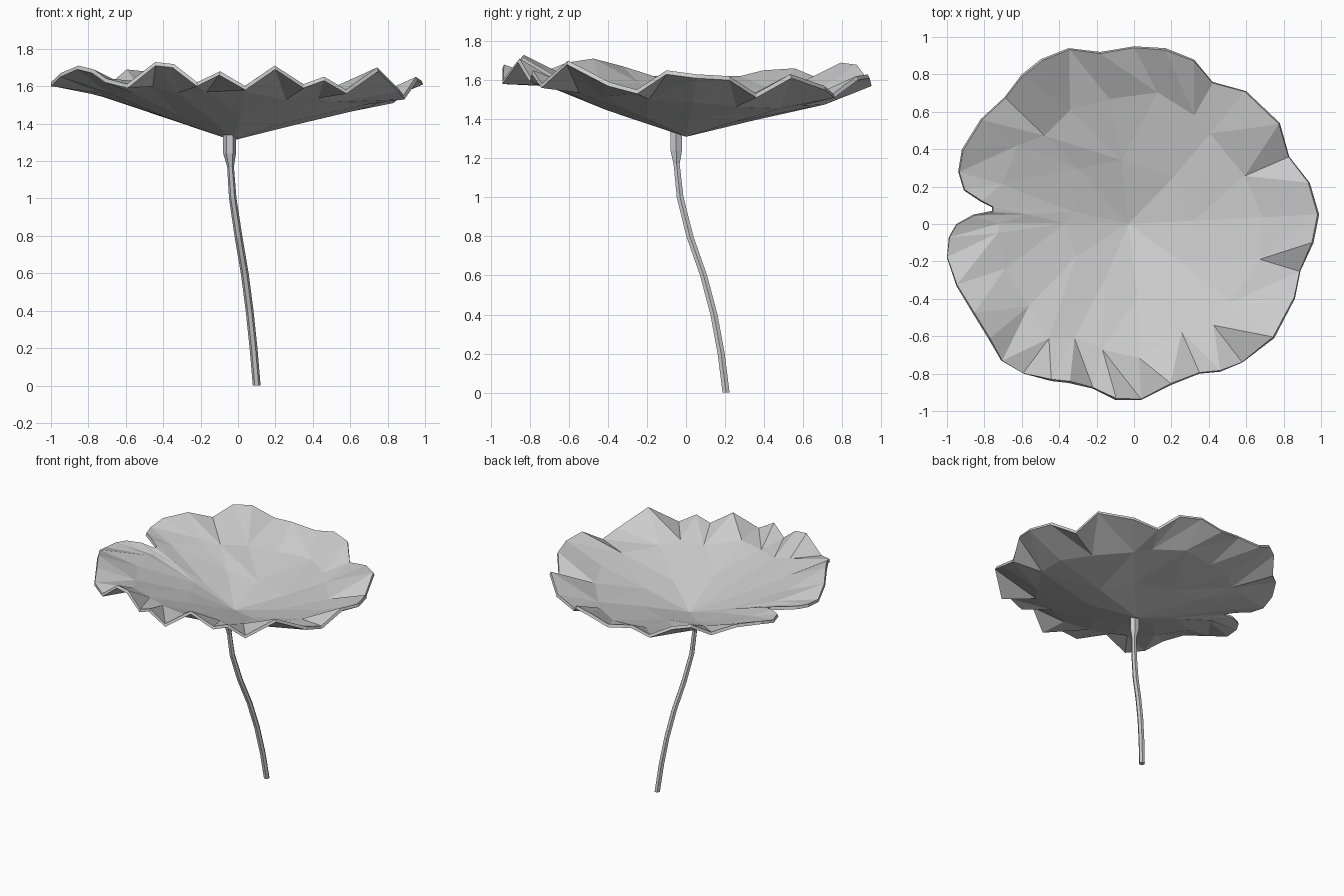
import bpy, bmesh, math, random
from mathutils import Vector

random.seed(4)

cube = bpy.data.objects.get("Cube")
if cube:
    bpy.data.objects.remove(cube, do_unlink=True)

grey = bpy.data.materials.new("plain grey")
grey.use_nodes = True
grey.diffuse_color = (0.6, 0.6, 0.6, 1)
grey.node_tree.nodes["Principled BSDF"].inputs["Base Color"].default_value = grey.diffuse_color


def make_object(name, bm):
    bmesh.ops.recalc_face_normals(bm, faces=bm.faces)
    mesh = bpy.data.meshes.new(name)
    bm.to_mesh(mesh)
    bm.free()
    mesh.materials.append(grey)
    obj = bpy.data.objects.new(name, mesh)
    bpy.context.collection.objects.link(obj)
    return obj


def bridge(bm, outer, inner):
    """Join a ring to a coarser ring inside it with triangles."""
    n, m = len(outer), len(inner)
    for i in range(n):
        a = round(i * m / n) % m
        b = round((i + 1) * m / n) % m
        nxt = outer[(i + 1) % n]
        bm.faces.new((outer[i], nxt, inner[a]))
        if a != b:
            bm.faces.new((nxt, inner[b], inner[a]))


# Ruffled leaf edge: x, y and height above one unit, in hundredths
RIM = [
    (99, 5, 61), (94, 22, 60), (83, 36, 51), (78, 54, 61), (60, 71, 55),
    (42, 76, 51), (32, 88, 60), (17, 94, 61), (0, 95, 57), (-18, 92, 60),
    (-35, 94, 58), (-50, 88, 66), (-60, 80, 67), (-69, 68, 59), (-82, 56, 64),
    (-92, 40, 63), (-94, 28, 60), (-91, 18, 60), (-82, 12, 59), (-76, 9, 57),
    (-76, 7, 57), (-86, 5, 59), (-95, 0, 60), (-99, -7, 60), (-100, -18, 60),
    (-95, -33, 65), (-86, -48, 69), (-78, -61, 67), (-71, -73, 62),
    (-59, -80, 59), (-44, -84, 71), (-35, -85, 70), (-22, -88, 60),
    (-10, -94, 66), (4, -94, 58), (20, -86, 69), (35, -80, 59), (46, -79, 63),
    (58, -74, 56), (75, -61, 68), (86, -40, 57), (89, -25, 53), (96, -10, 63),
]
CENTRE = Vector((-0.03, 0, 1.31))


def cone_height(x, y):
    """Shallow funnel, leaning a little to the front right."""
    return CENTRE.z + 0.3 * math.hypot(x, y) - 0.035 * x - 0.06 * y


def inner_ring(bm, rim, count, scale, spread, wobble):
    ring = []
    for j in range(count):
        p = rim[round(j * len(rim) / count)].co
        s = scale + random.uniform(-spread, spread)
        x, y = p.x * s, p.y * s
        z = cone_height(x, y) + random.uniform(-wobble, wobble)
        ring.append(bm.verts.new((x, y, z)))
    return ring


# Leaf: funnel facets inside, free ruffle outside
bm = bmesh.new()
rim = [bm.verts.new((x / 100, y / 100, 1 + z / 100)) for x, y, z in RIM]
ruffle = inner_ring(bm, rim, 24, 0.73, 0.05, 0.008)
middle = inner_ring(bm, rim, 10, 0.38, 0.06, 0.012)
hub = bm.verts.new(CENTRE)
bridge(bm, rim, ruffle)
bridge(bm, ruffle, middle)
for i, v in enumerate(middle):
    bm.faces.new((v, middle[(i + 1) % len(middle)], hub))
leaf = make_object("leaf", bm)
thick = leaf.modifiers.new("thickness", "SOLIDIFY")
thick.thickness = 0.022
thick.offset = 1

# Stem: swept hexagon with a swollen neck; x, y, z, radius
STEM = [
    (0.1, 0.205, 0, 0.021), (0.083, 0.18, 0.2, 0.021),
    (0.062, 0.143, 0.4, 0.021), (0.036, 0.09, 0.6, 0.021),
    (0.002, 0.02, 0.8, 0.021), (-0.028, -0.03, 1, 0.02),
    (-0.04, -0.048, 1.17, 0.018), (-0.045, -0.05, 1.24, 0.034),
    (-0.045, -0.05, 1.34, 0.034),
]
SIDES = 6
bm = bmesh.new()
rings = []
for x, y, z, r in STEM:
    angles = [math.tau * k / SIDES for k in range(SIDES)]
    rings.append([bm.verts.new((x + r * math.cos(a), y + r * math.sin(a), z)) for a in angles])
for low, high in zip(rings, rings[1:]):
    for k in range(SIDES):
        n = (k + 1) % SIDES
        bm.faces.new((low[k], low[n], high[n], high[k]))
bm.faces.new(rings[0])
bm.faces.new(rings[-1])
make_object("stem", bm)
